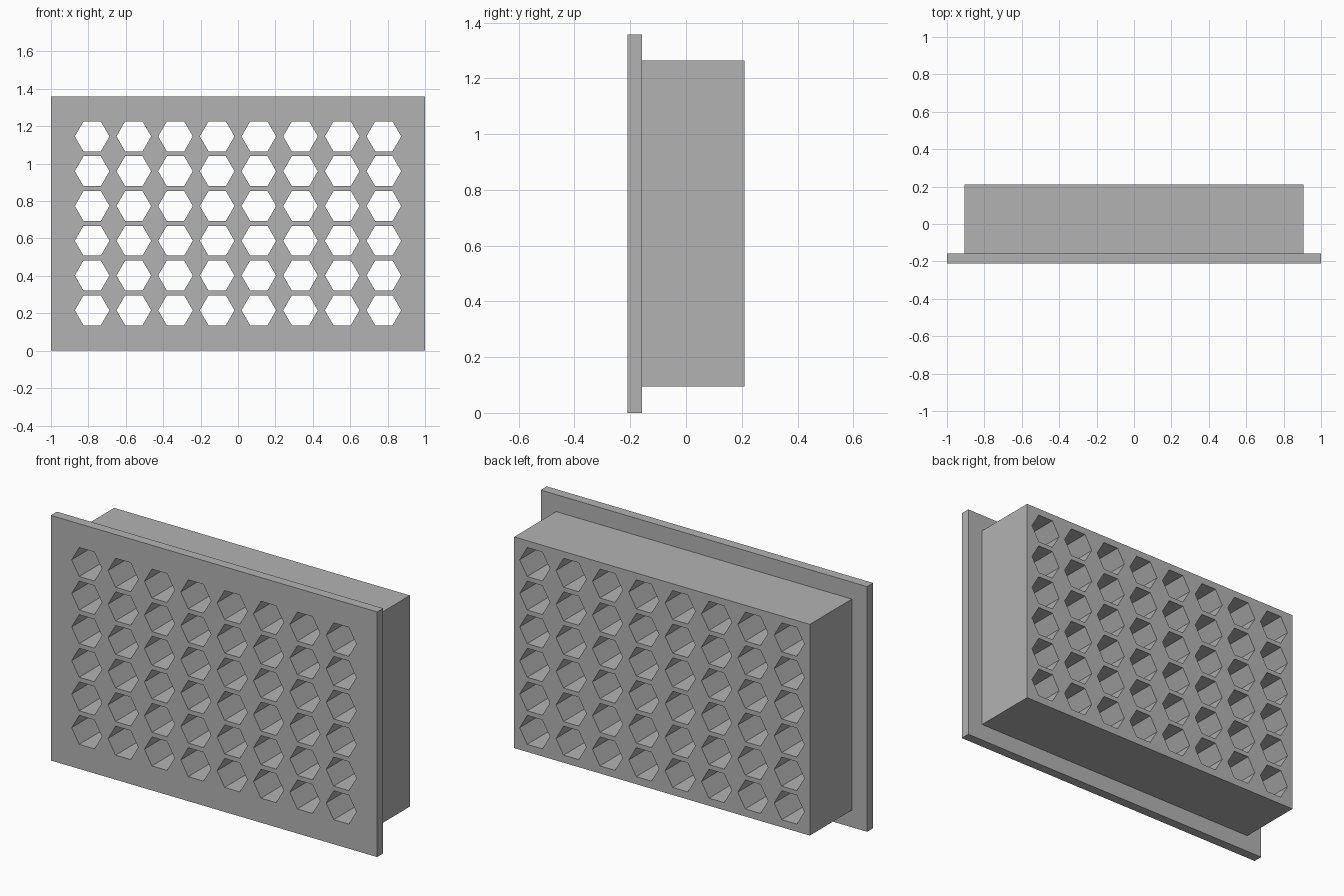
import bpy
import bmesh
import math
from mathutils import Matrix, Vector

if "Cube" in bpy.data.objects:
    bpy.data.objects.remove(bpy.data.objects["Cube"], do_unlink=True)

WIDTH, HEIGHT = 2.0, 1.358
FRONT, STEP, BACK = -0.21, -0.157, 0.21
RIM = 0.094
COLUMNS, ROWS = 8, 6
PITCH_X, PITCH_Z = 0.2228, 0.186
HEX_RADIUS = 0.0925

grey = bpy.data.materials.new("plain grey")
grey.use_nodes = True
colour = (0.45, 0.45, 0.45, 1)
grey.diffuse_color = colour
grey.node_tree.nodes["Principled BSDF"].inputs["Base Color"].default_value = colour


def make_object(name, bm):
    bmesh.ops.recalc_face_normals(bm, faces=bm.faces)
    mesh = bpy.data.meshes.new(name)
    bm.to_mesh(mesh)
    bm.free()
    mesh.materials.append(grey)
    obj = bpy.data.objects.new(name, mesh)
    bpy.context.collection.objects.link(obj)
    return obj


# Front flange, with the narrower housing drawn out of its back face
bm = bmesh.new()
depth = STEP - FRONT
place = Matrix.Translation((0, FRONT + depth / 2, HEIGHT / 2))
bmesh.ops.create_cube(bm, size=1, matrix=place @ Matrix.Diagonal((WIDTH, depth, HEIGHT, 1)))
bm.normal_update()
back = max(bm.faces, key=lambda f: f.calc_center_median().y)
bmesh.ops.inset_region(bm, faces=[back], thickness=RIM, use_even_offset=True)
grown = bmesh.ops.extrude_face_region(bm, geom=[back])
verts = [v for v in grown["geom"] if isinstance(v, bmesh.types.BMVert)]
bmesh.ops.translate(bm, verts=verts, vec=Vector((0, BACK - STEP, 0)))
if back.is_valid:
    bmesh.ops.delete(bm, geom=[back], context="FACES_ONLY")
panel = make_object("honeycomb_vent", bm)

# Grid of hexagonal prisms that cut the air channels
bm = bmesh.new()
turn = Matrix.Rotation(math.pi / 2, 4, "X") @ Matrix.Rotation(math.pi / 6, 4, "Z")
for col in range(COLUMNS):
    for row in range(ROWS):
        x = (col - (COLUMNS - 1) / 2) * PITCH_X
        z = HEIGHT / 2 + 0.002 + (row - (ROWS - 1) / 2) * PITCH_Z
        bmesh.ops.create_cone(bm, cap_ends=True, segments=6, radius1=HEX_RADIUS,
                              radius2=HEX_RADIUS, depth=1,
                              matrix=Matrix.Translation((x, 0, z)) @ turn)
# Keep a corner of every hexagon pointing sideways
reach = max(v.co.x for v in bm.verts) - (COLUMNS - 1) / 2 * PITCH_X
if reach < HEX_RADIUS * 0.95:
    spin = Matrix.Rotation(math.pi / 6, 4, "Y")
    for i in range(0, len(bm.verts), 12):
        bm.verts.ensure_lookup_table()
        prism = bm.verts[i:i + 12]
        centre = sum((v.co for v in prism), Vector()) / 12
        bmesh.ops.rotate(bm, verts=prism, cent=centre, matrix=spin)
cutter = make_object("channel_cutter", bm)
cutter.hide_render = True

# Cut the channels and bake the result
cut = panel.modifiers.new("channels", "BOOLEAN")
cut.operation = "DIFFERENCE"
cut.solver = "EXACT"
cut.object = cutter
bpy.context.view_layer.objects.active = panel
panel.select_set(True)
bpy.ops.object.modifier_apply(modifier=cut.name)
bpy.data.objects.remove(cutter, do_unlink=True)
